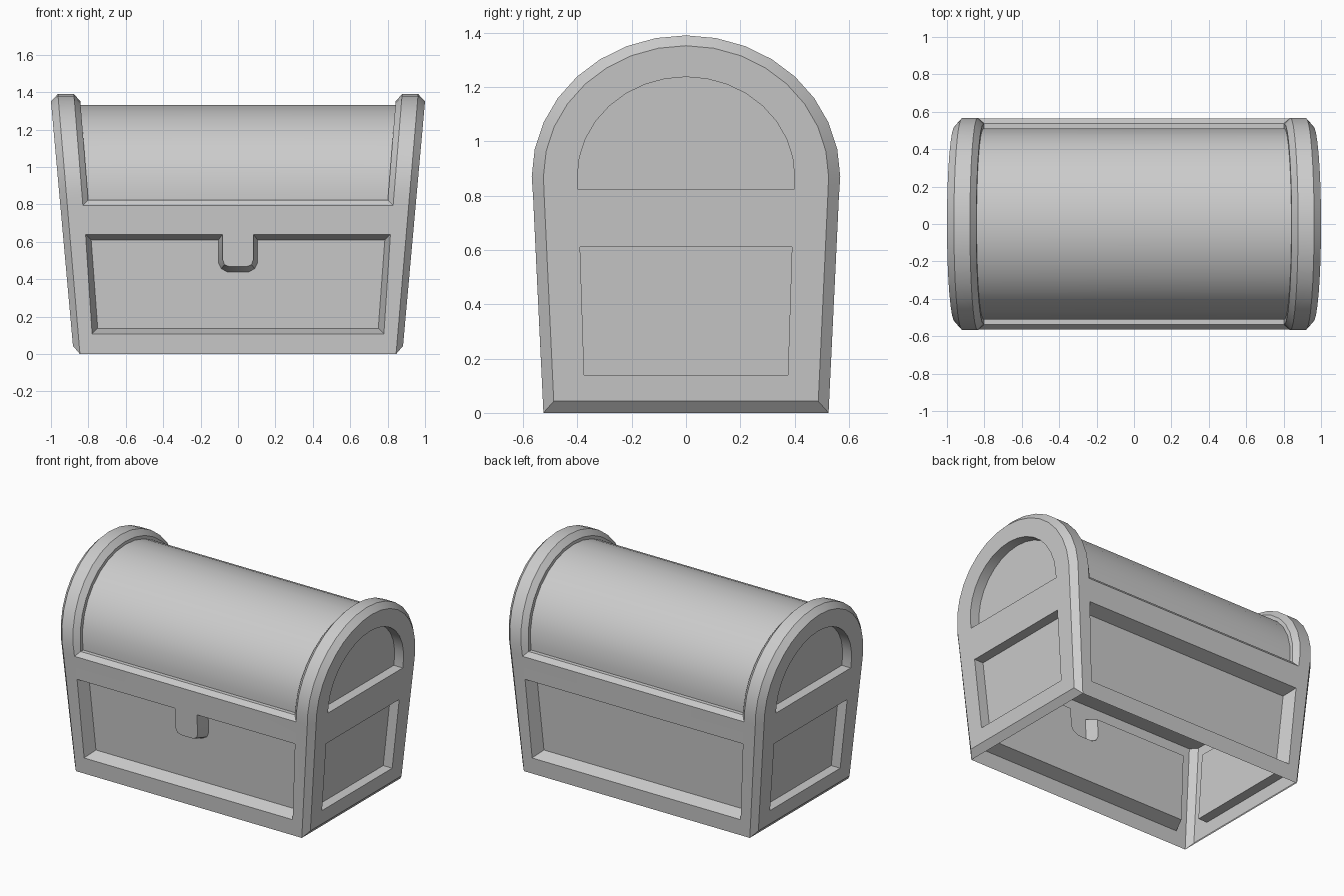
import bpy, bmesh
from math import sin, cos, pi, radians

if "Cube" in bpy.data.objects:
    bpy.data.objects.remove(bpy.data.objects["Cube"])

CZ, N = 0.87, 8          # arch centre height, segments per quarter arch
WALL_DEPTH, END_DEPTH = 0.085, 0.067   # panel recess depths


def arc(a, b):
    """Quarter arch from the side up to the crown, as (y, z)."""
    return [(a * cos(i * pi / 2 / N), CZ + b * sin(i * pi / 2 / N)) for i in range(N + 1)]


# Profiles (y, z) of the chest cross-section
outer = [(0.525, 0), (0.563, 0.795)] + arc(0.568, 0.52)
inset = [(0.487, 0.043), (0.522, 0.795)] + arc(0.525, 0.482)
lip = [(0.537, 0.825)] + arc(0.535, 0.483)
barrel = [(0.51, 0.825)] + arc(0.51, 0.463)
arch_panel = [(0.40, 0.825)] + arc(0.40, 0.367)

# Flared x positions of the end frame at height z
x_face = lambda z: 0.8784 + 0.0900 * z
x_rim_out = lambda z: 0.845 + 0.085 * z
x_rim_in = lambda z: 0.765 + 0.081 * z
x_lip = lambda z: 0.735 + 0.08 * z
wall_y = lambda z: 0.525 + 0.048 * z

bm = bmesh.new()


def add_face(pts, s):
    bm.faces.new([bm.verts.new((x, y * s, z)) for x, y, z in pts])


def strip(a, b, s):
    for i in range(len(a) - 1):
        add_face([a[i], a[i + 1], b[i + 1], b[i]], s)


def place(profile, fx):
    return [(fx(z), y, z) for y, z in profile]


def make_object(name, bm):
    mesh = bpy.data.meshes.new(name)
    bm.to_mesh(mesh)
    bm.free()
    obj = bpy.data.objects.new(name, mesh)
    bpy.context.collection.objects.link(obj)
    return obj


for s in (-1, 1):
    # End frame: bevel, rim, inner bevel, step down to the barrel, barrel
    face_edge = place(inset, x_face)
    rim_out, rim_in = place(outer, x_rim_out), place(outer[1:], x_rim_in)
    lip_edge, barrel_edge = place(lip, x_lip), place(barrel, x_lip)
    strip(face_edge, rim_out, s)
    strip(rim_out[1:], rim_in, s)
    strip(rim_in, lip_edge, s)
    strip(lip_edge, barrel_edge, s)
    strip(barrel_edge, [(0, y, z) for y, z in barrel], s)
    add_face([(x_face(0.043), 0, 0.043), face_edge[0], rim_out[0], (x_rim_out(0), 0, 0)], s)

    # Bevelled ledge under the barrel
    ledge = [rim_in[0], lip_edge[0], barrel_edge[0]]
    strip(ledge, [(0, y, z) for _, y, z in ledge], s)

    # End plate with two straight-walled recesses
    low = [(0, 0.61), (0.39, 0.61), (0.375, 0.14), (0, 0.14)]
    high = arch_panel[::-1] + [(0, 0.825)]
    add_face(place([(0, 0.043)] + inset + high + low, x_face), s)
    for hole in (low, high):
        rim = place(hole, x_face)
        floor = [(x - END_DEPTH, y, z) for x, y, z in rim]
        strip(rim, floor, s)
        add_face(floor, s)

    # Front / back wall with a sloped recess; the front keeps a clasp tab
    opening = [(0.78, 0.108), (0.815, 0.64)]
    bottom = [(0.75, 0.138), (0.785, 0.61)]
    if s < 0:
        opening += [(0.082, 0.64), (0.082, 0.505), (0.072, 0.478), (0.045, 0.467)]
        bottom += [(0.105, 0.61), (0.105, 0.49), (0.09, 0.457), (0.055, 0.438)]
    opening = [(0, 0.108)] + opening + [(0, 0.467 if s < 0 else 0.64)]
    bottom = [(0, 0.138)] + bottom + [(0, 0.438 if s < 0 else 0.61)]
    rim = [(x, wall_y(z), z) for x, z in opening]
    floor = [(x, wall_y(z) - WALL_DEPTH, z) for x, z in bottom]
    strip(rim, floor, s)
    add_face(floor, s)
    add_face([(0, 0.525, 0), rim_out[0], rim_out[1], rim_in[0], (0, 0.563, 0.795)] + rim[::-1], s)

bmesh.ops.remove_doubles(bm, verts=bm.verts, dist=0.0005)
bmesh.ops.recalc_face_normals(bm, faces=bm.faces)
chest = make_object("chest_shell", bm)
bpy.context.view_layer.objects.active = chest
chest.select_set(True)
bpy.ops.object.shade_smooth_by_angle(angle=radians(25))

# Mirror the right half to the left
mirror = chest.modifiers.new("mirror", 'MIRROR')
mirror.use_axis[0] = True
mirror.merge_threshold = 0.0005

# Flat ceiling inside the open-bottomed shell, facing down, just clear of the walls
z, gap = 0.74, 0.003
a, b, c, d = x_face(z) - gap, 0.52 - gap, x_rim_out(z) - gap, wall_y(z) - gap
loop = [(a, -b), (c, -d), (-c, -d), (-a, -b), (-a, b), (-c, d), (c, d), (a, b)]
bm = bmesh.new()
ceiling = bm.faces.new([bm.verts.new((x, y, z)) for x, y in loop])
ceiling.normal_update()
if ceiling.normal.z > 0:
    ceiling.normal_flip()
make_object("inner_ceiling", bm)
